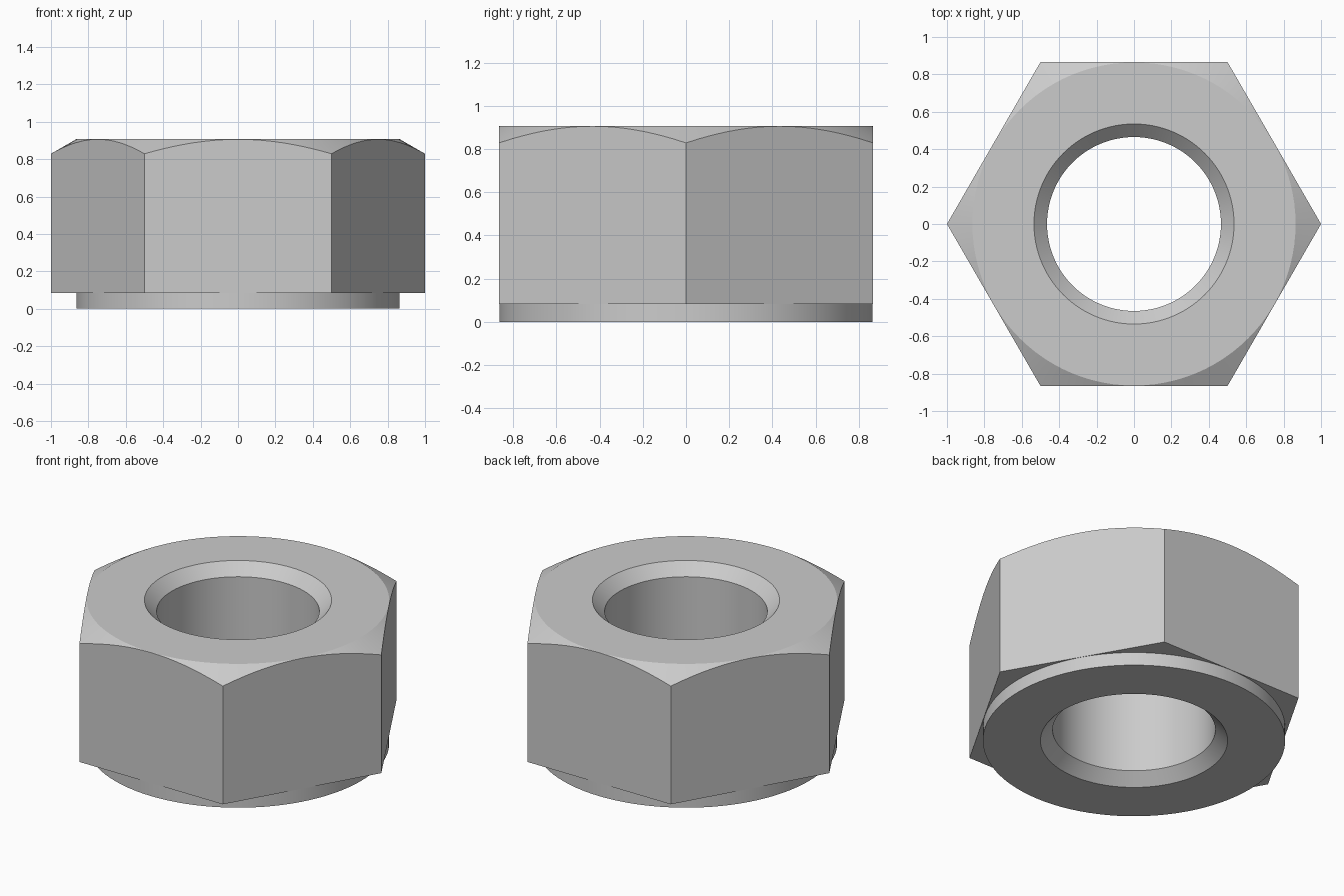
import bpy, bmesh, math

default = bpy.data.objects.get("Cube")
if default:
    bpy.data.objects.remove(default, do_unlink=True)

SEGMENTS = 96            # multiple of 12, so corners and flat centres get vertices
HEIGHT = 0.907
COLLAR = 0.083           # height of the round bearing face
APOTHEM = math.cos(math.pi / 6)
ROUND = APOTHEM - 0.002  # radius of the bearing face and of the top flat
BORE, MOUTH = 0.465, 0.535
CHAMFER = MOUTH - BORE


def hex_radius(angle):
    """Distance from the axis to the hexagon outline, corners on the x axis."""
    return APOTHEM / math.cos(angle % (math.pi / 3) - math.pi / 6)


def circle(radius, z):
    return lambda angle: (radius, z)


def hex_bottom(angle):
    return hex_radius(angle), COLLAR


def hex_top(angle):
    # the 30 degree corner chamfer cuts each flat in an arc
    radius = hex_radius(angle)
    return radius, HEIGHT - (radius - ROUND) * math.tan(math.pi / 6)


# Cross-section rings, from the bottom mouth round the outside and back through the bore
rings = [
    circle(MOUTH, 0),
    circle(ROUND, 0),
    circle(ROUND, COLLAR),
    hex_bottom,
    hex_top,
    circle(ROUND, HEIGHT),
    circle(MOUTH, HEIGHT),
    circle(BORE, HEIGHT - CHAMFER),
    circle(BORE, CHAMFER),
]

bm = bmesh.new()
loops = []
for ring in rings:
    loop = []
    for i in range(SEGMENTS):
        angle = math.tau * i / SEGMENTS
        radius, z = ring(angle)
        loop.append(bm.verts.new((radius * math.cos(angle), radius * math.sin(angle), z)))
    loops.append(loop)

# Bridge each ring to the next, closing the last back to the first
for k, lower in enumerate(loops):
    upper = loops[(k + 1) % len(loops)]
    for i in range(SEGMENTS):
        j = (i + 1) % SEGMENTS
        bm.faces.new((lower[i], lower[j], upper[j], upper[i]))
bmesh.ops.recalc_face_normals(bm, faces=bm.faces)

mesh = bpy.data.meshes.new("hex_nut")
bm.to_mesh(mesh)
bm.free()
nut = bpy.data.objects.new("hex_nut", mesh)
bpy.context.collection.objects.link(nut)

# Plain grey metal
grey = bpy.data.materials.new("grey_metal")
grey.use_nodes = True
colour = (0.6, 0.6, 0.6, 1)
grey.diffuse_color = colour
grey.node_tree.nodes["Principled BSDF"].inputs["Base Color"].default_value = colour
mesh.materials.append(grey)

# Smooth round surfaces, crisp corners and chamfers
bpy.ops.object.select_all(action="DESELECT")
nut.select_set(True)
bpy.context.view_layer.objects.active = nut
bpy.ops.object.shade_smooth_by_angle(angle=math.radians(25))
